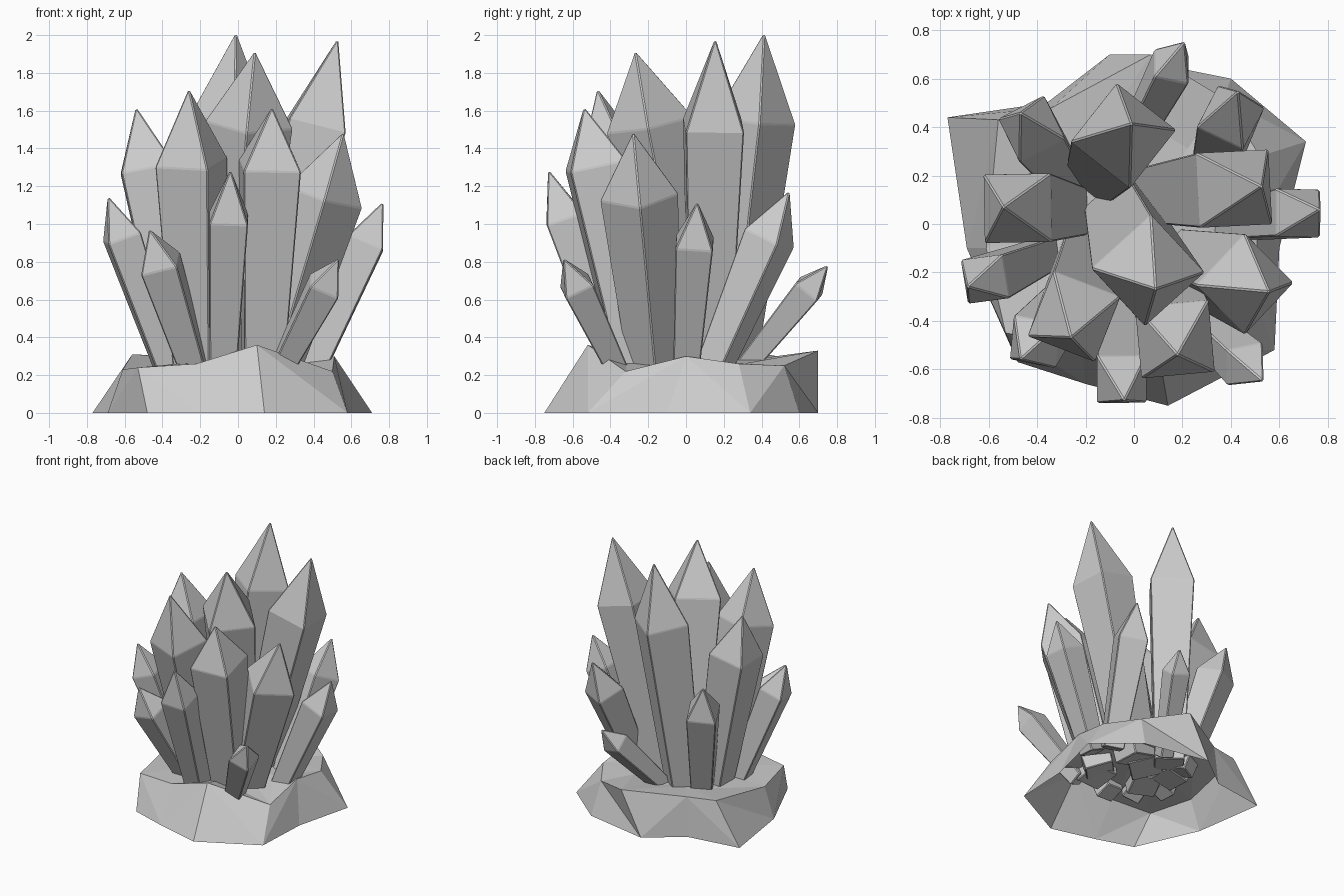
import bpy, bmesh, math
from mathutils import Vector

if "Cube" in bpy.data.objects:
    bpy.data.objects.remove(bpy.data.objects["Cube"])

grey = bpy.data.materials.new("stone grey")
grey.use_nodes = True
COLOUR = (0.6, 0.6, 0.6, 1)
grey.diffuse_color = COLOUR
grey.node_tree.nodes["Principled BSDF"].inputs["Base Color"].default_value = COLOUR


def finish(bm, name):
    bmesh.ops.recalc_face_normals(bm, faces=bm.faces[:])
    mesh = bpy.data.meshes.new(name)
    bm.to_mesh(mesh)
    bm.free()
    mesh.materials.append(grey)
    obj = bpy.data.objects.new(name, mesh)
    bpy.context.collection.objects.link(obj)
    return obj


def bridge(bm, a, b):
    """Join two rings with alternating triangles."""
    n = len(a)
    for i in range(n):
        j = (i + 1) % n
        if i % 2:
            bm.faces.new((a[i], a[j], b[i]))
            bm.faces.new((a[j], b[j], b[i]))
        else:
            bm.faces.new((a[i], a[j], b[j]))
            bm.faces.new((a[i], b[j], b[i]))


def crystal(name, base, tip, radius, shoulder, phase, sides=4):
    """Tapered square prism with a pointed end and lightly bevelled edges."""
    base, tip = Vector((*base, 0.2)), Vector(tip)
    axis = (tip - base).normalized()
    u = (Vector((1, 0, 0)) - axis * axis.x).normalized()
    v = axis.cross(u)
    bm = bmesh.new()

    def ring(t, r):
        angles = [math.radians(phase) + math.tau * i / sides for i in range(sides)]
        return [bm.verts.new(base.lerp(tip, t) + r * (u * math.cos(a) + v * math.sin(a)))
                for a in angles]

    low, high = ring(0, radius * 0.68), ring(shoulder, radius)
    point = bm.verts.new(tip)
    bm.faces.new(low)
    for i in range(sides):
        j = (i + 1) % sides
        bm.faces.new((low[i], low[j], high[j], high[i]))
        bm.faces.new((high[i], high[j], point))
    obj = finish(bm, name)
    bevel = obj.modifiers.new("soft edges", "BEVEL")
    bevel.width = 0.006
    bevel.segments = 1
    bevel.limit_method = "ANGLE"
    bevel.angle_limit = math.radians(20)


# Tall inner crystals
crystal("tall_back_crystal", (-.14, .22), (-.01, .415, 2.02), .22, .74, 97)
crystal("tall_left_crystal", (.08, .12), (.53, .155, 1.985), .218, .74, 48)
crystal("tall_centre_crystal", (-.05, .07), (.09, -.27, 1.92), .235, .77, -3)
crystal("tall_front_crystal", (-.21, -.13), (-.26, -.47, 1.72), .21, .74, 24)

# Middle crystals
crystal("middle_front_crystal", (.13, -.25), (.18, -.54, 1.62), .215, .78, 50)
crystal("middle_right_crystal", (-.28, .05), (-.54, .07, 1.62), .2, .77, 46)
crystal("middle_left_crystal", (.18, -.16), (.56, -.28, 1.49), .21, .73, 0)
crystal("back_left_crystal", (.31, .13), (.43, .55, 1.18), .15, .74, 20)
crystal("back_right_crystal", (-.27, .18), (-.47, .46, 1.18), .15, .76, 70)

# Short outer crystals
crystal("front_crystal", (-.08, -.36), (-.04, -.73, 1.29), .145, .76, 45)
crystal("outer_right_crystal", (-.36, -.12), (-.69, -.26, 1.15), .13, .77, 55)
crystal("outer_left_crystal", (.38, 0), (.77, .06, 1.12), .14, .76, 45)
crystal("front_right_crystal", (-.22, -.25), (-.47, -.56, .975), .14, .76, 40)
crystal("front_left_crystal", (.21, -.35), (.535, -.65, .82), .115, .76, 45)
crystal("small_back_crystal", (-.04, .28), (.21, .755, .785), .105, .78, 45)

# Hollow faceted rock: foot ring, rim ring, inner ring and a low crown
foot = [(-.77, .44), (-.36, .5), (-.1, .7), (.4, .6), (.71, .34), (.6, -.1),
        (.58, -.52), (.14, -.75), (-.2, -.66), (-.48, -.57), (-.69, -.1)]
rim = [(-.56, .43, .31), (-.34, .48, .3), (.07, .7, .33), (.37, .52, .25), (.52, .28, .26),
       (.51, 0, .3), (.5, -.32, .22), (.1, -.52, .36), (-.22, -.5, .26),
       (-.53, -.45, .24), (-.61, -.1, .23)]
bm = bmesh.new()
foot_ring = [bm.verts.new((x, y, 0)) for x, y in foot]
rim_ring = [bm.verts.new(p) for p in rim]
inner_ring = [bm.verts.new((x * .6, y * .6, .2 + z * .25)) for x, y, z in rim]
bridge(bm, foot_ring, rim_ring)
bridge(bm, rim_ring, inner_ring)
crown = bm.verts.new((0, 0, .28))
for a, b in zip(inner_ring, inner_ring[1:] + inner_ring[:1]):
    bm.faces.new((a, b, crown))
finish(bm, "rock_base")
